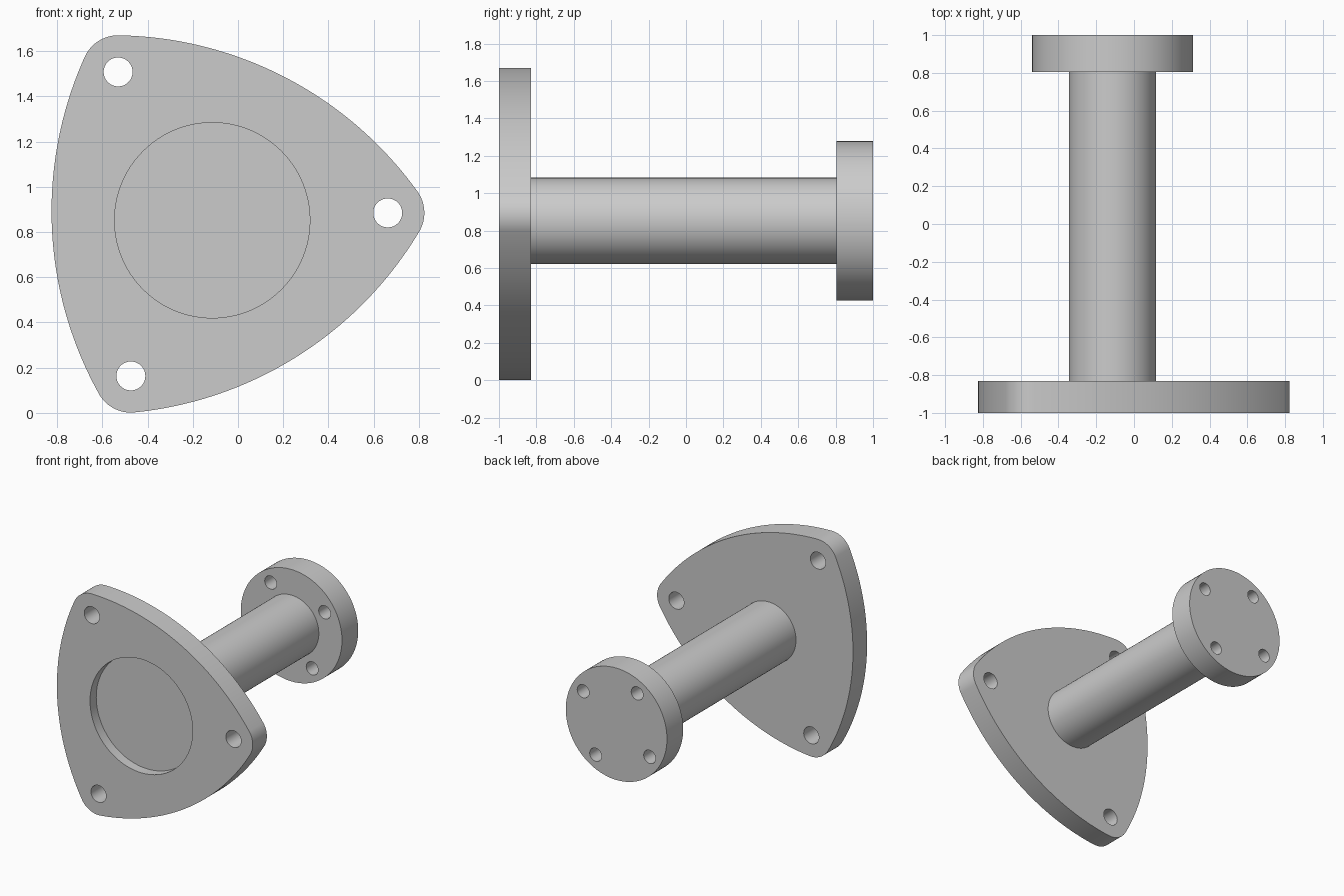
import bpy, bmesh
from math import sin, cos, pi, radians, atan2, hypot
from mathutils import Vector

cube = bpy.data.objects.get("Cube")
if cube:
    bpy.data.objects.remove(cube, do_unlink=True)

grey = bpy.data.materials.new("plain grey")
grey.use_nodes = True
grey.diffuse_color = (0.6, 0.6, 0.6, 1)
grey.node_tree.nodes["Principled BSDF"].inputs["Base Color"].default_value = grey.diffuse_color

AXIS = Vector((-0.114, 0.852))      # shaft axis in x, z
TURN = radians(2.4)                 # plate rotation about the axis
BOLT_R, CORNER_R, SIDE_MID = 0.777, 0.162, 0.71


def polar(angle, r, centre=AXIS):
    return centre + Vector((cos(angle), sin(angle))) * r


def arc(centre, r, mid, half, steps):
    return [polar(mid - half + 2 * half * i / steps, r, centre) for i in range(steps)]


def circle(centre, r, steps=96):
    return arc(centre, r, 0, pi, steps)


def prism(name, outline, y0, y1):
    """Solid extruded along y from an outline in x, z."""
    bm = bmesh.new()
    face = bm.faces.new([bm.verts.new((p.x, y0, p.y)) for p in outline])
    grown = bmesh.ops.extrude_face_region(bm, geom=[face], use_keep_orig=True)
    moved = [v for v in grown["geom"] if isinstance(v, bmesh.types.BMVert)]
    bmesh.ops.translate(bm, verts=moved, vec=(0, y1 - y0, 0))
    bmesh.ops.recalc_face_normals(bm, faces=bm.faces)
    mesh = bpy.data.meshes.new(name)
    bm.to_mesh(mesh)
    bm.free()
    mesh.materials.append(grey)
    ob = bpy.data.objects.new(name, mesh)
    bpy.context.collection.objects.link(ob)
    return ob


def select(ob):
    bpy.ops.object.select_all(action='DESELECT')
    ob.select_set(True)
    bpy.context.view_layer.objects.active = ob


def cut(ob, centre, r, y0, y1, steps=48):
    """Drill a round hole, then discard the cutter."""
    cutter = prism("cutter", circle(centre, r, steps), y0, y1)
    cutter.hide_render = True
    mod = ob.modifiers.new("hole", 'BOOLEAN')
    mod.operation, mod.solver, mod.object = 'DIFFERENCE', 'EXACT', cutter
    select(ob)
    bpy.ops.object.modifier_apply(modifier=mod.name)
    bpy.data.objects.remove(cutter, do_unlink=True)


# Three-cornered plate: bowed sides running tangent into round corners
hx, hy = BOLT_R * cos(pi / 3), BOLT_R * sin(pi / 3)
inner = SIDE_MID - CORNER_R
offset = (hx**2 + hy**2 - inner**2) / (2 * (inner - hx))
half_side = atan2(hy, hx + offset)
corners = [TURN + k * 2 * pi / 3 for k in range(3)]
outline = []
for a in corners:
    outline += arc(polar(a, BOLT_R), CORNER_R, a, pi / 3 - half_side, 20)
    side = a + pi / 3
    outline += arc(polar(side, -offset), offset + SIDE_MID, side, half_side, 40)
plate = prism("mounting_plate", outline, -1, -0.83)
for a in corners:
    cut(plate, polar(a, BOLT_R), 0.064, -1.1, -0.7)
cut(plate, AXIS, 0.432, -1.1, -0.925, 96)    # shallow front recess

# Solid shaft
shaft = prism("shaft", circle(AXIS, 0.231), -0.83, 0.805)

# Round end flange with four bolt holes
flange = prism("end_flange", circle(AXIS, 0.426), 0.805, 1)
for k in range(4):
    cut(flange, polar(radians(32) + k * pi / 2, 0.33), 0.05, 0.7, 1.1)

for ob in (plate, shaft, flange):
    select(ob)
    bpy.ops.object.shade_smooth_by_angle(angle=radians(30))
